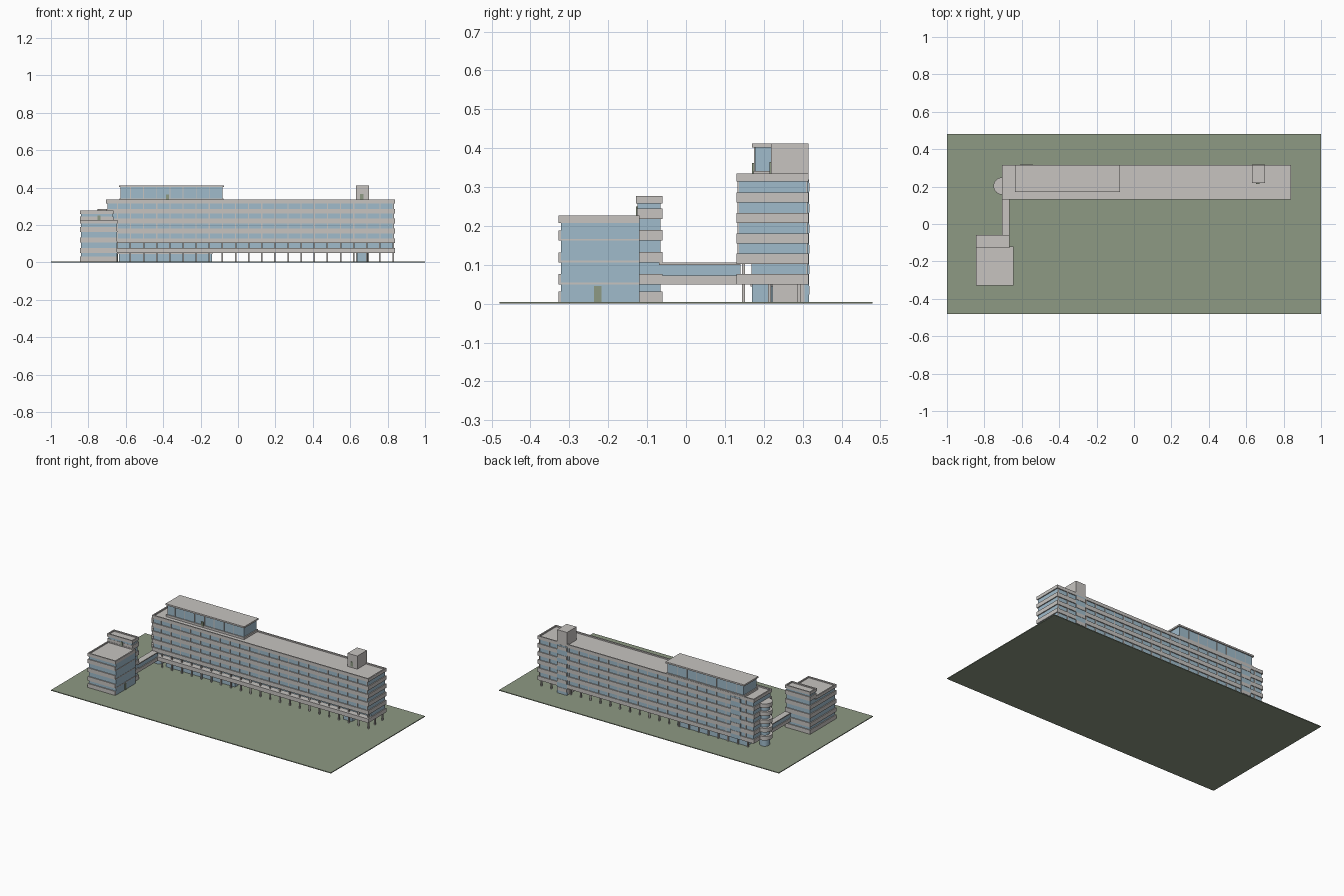
import bpy
import bmesh
from mathutils import Matrix, Vector

cube = bpy.data.objects.get("Cube")
if cube:
    bpy.data.objects.remove(cube)


def material(name, r, g, b):
    m = bpy.data.materials.new(name)
    m.use_nodes = True
    m.diffuse_color = (r, g, b, 1)
    m.node_tree.nodes["Principled BSDF"].inputs["Base Color"].default_value = (r, g, b, 1)
    return m


CONCRETE = material("pale concrete", 0.57, 0.55, 0.53)
GLASS = material("blue glass", 0.35, 0.5, 0.6)
GRASS = material("grass green", 0.27, 0.32, 0.23)


def finish(name, bm, mat):
    me = bpy.data.meshes.new(name)
    bm.to_mesh(me)
    bm.free()
    me.materials.append(mat)
    ob = bpy.data.objects.new(name, me)
    bpy.context.collection.objects.link(ob)
    return ob


def boxes(name, mat, *bounds):
    """One object from boxes given as (x0, x1, y0, y1, z0, z1)."""
    bm = bmesh.new()
    for x0, x1, y0, y1, z0, z1 in bounds:
        mid = Vector((x0 + x1, y0 + y1, z0 + z1)) / 2
        size = Matrix.Diagonal((x1 - x0, y1 - y0, z1 - z0, 1))
        bmesh.ops.create_cube(bm, size=1, matrix=Matrix.Translation(mid) @ size)
    return finish(name, bm, mat)


def rim(x0, x1, y0, y1, z0, z1, t=0.008):
    """Four walls of a roof parapet."""
    return [(x0, x1, y0, y0 + t, z0, z1), (x0, x1, y1 - t, y1, z0, z1),
            (x0, x0 + t, y0 + t, y1 - t, z0, z1), (x1 - t, x1, y0 + t, y1 - t, z0, z1)]


def discs(name, mat, x, y, radius, spans):
    """Stacked cylinders between the given heights."""
    bm = bmesh.new()
    for z0, z1 in spans:
        bmesh.ops.create_cone(bm, cap_ends=True, segments=32, radius1=radius, radius2=radius,
                              depth=z1 - z0, matrix=Matrix.Translation((x, y, (z0 + z1) / 2)))
    ob = finish(name, bm, mat)
    bpy.ops.object.select_all(action="DESELECT")
    ob.select_set(True)
    bpy.context.view_layer.objects.active = ob
    bpy.ops.object.shade_smooth_by_angle()


BASE, FLOOR, BAND, LIP = 0.05, 0.0525, 0.026, 0.006
X0, X1, Y0, Y1, TOP = -0.705, 0.84, 0.13, 0.315, 0.335
BAY = 0.0702
bays = [-0.645 + BAY * i for i in range(22)]
floors = [BASE + FLOOR * i for i in range(5)]

# Ground
boxes("ground", GRASS, (-1, 1, -0.48, 0.48, 0, 0.005))

# Long block: glass core with a recessed gallery on the lowest floor
boxes("main_glass", GLASS,
      (X0 + LIP, X1 - LIP, Y0 + LIP, Y1 - LIP, BASE + FLOOR, 0.32),
      (X0 + LIP, X1 - LIP, 0.168, Y1 - LIP, BASE + 0.01, BASE + FLOOR))
boxes("main_spandrels", CONCRETE,
      *[(X0, X1, Y0, Y1, z, z + BAND) for z in floors],
      (X0, X1, Y0, Y1, 0.314, 0.327))
boxes("main_parapet", CONCRETE, *rim(X0, X1, Y0, Y1, 0.327, TOP))
boxes("main_mullions", CONCRETE,
      *[(x - 0.003, x + 0.003, Y0 + 0.002, Y0 + 0.009, BASE + FLOOR, 0.32) for x in bays],
      *[(x - 0.003, x + 0.003, Y1 - 0.009, Y1 - 0.002, BASE, 0.32) for x in bays])

# Columns below, the front row rising through the gallery
boxes("columns", CONCRETE,
      *[(x - 0.004, x + 0.004, 0.144, 0.152, 0.005, BASE + FLOOR) for x in bays],
      *[(x - 0.004, x + 0.004, y - 0.004, y + 0.004, 0.005, BASE)
        for x in bays for y in (0.215, 0.29)])

# Ground floor lobby and stair foot
boxes("lobby_glass", GLASS, (-0.635, -0.14, 0.17, 0.285, 0.005, BASE),
      (0.635, 0.695, 0.17, 0.22, 0.005, BASE))
boxes("lobby_roof_edge", CONCRETE, (-0.64, -0.136, 0.166, 0.289, 0.044, BASE))
boxes("stair_foot", CONCRETE, (0.63, 0.7, 0.222, 0.305, 0.005, BASE))

# Back stairs with landings half a floor out of step
for label, x, low in (("left", 0.63, 0.005), ("right", -0.61, BASE)):
    boxes(label + "_stair_glass", GLASS, (x, x + 0.07, Y1 - 0.01, Y1 + 0.001, low, 0.32))
    boxes(label + "_stair_landings", CONCRETE,
          *[(x, x + 0.07, Y1 - 0.01, Y1 + 0.003, z - BAND, z - 0.004) for z in floors + [TOP - 0.02]
            if z - BAND > low])

# Roof pavilion
boxes("pavilion_glass", GLASS, (-0.628, -0.083, 0.178, 0.308, 0.325, 0.404))
boxes("pavilion_roof", CONCRETE, (-0.636, -0.075, 0.17, Y1, 0.402, 0.412),
      (-0.634, -0.077, 0.173, 0.313, 0.325, 0.341))
boxes("pavilion_mullions", CONCRETE,
      *[(x - 0.002, x + 0.002, 0.175, 0.31, 0.34, 0.403) for x in bays[1:8]])
boxes("pavilion_door", GRASS, (-0.385, -0.368, 0.17, 0.177, 0.335, 0.362))

# Roof stair house
boxes("stair_house", CONCRETE, (0.63, 0.7, 0.218, Y1, 0.325, 0.412))
boxes("stair_house_door", GRASS, (0.652, 0.67, 0.215, 0.219, 0.335, 0.365))

# Rounded end stair with stacked balconies
discs("round_stair_core", GLASS, X0, 0.203, 0.03, [(0.005, 0.28)])
discs("round_balconies", CONCRETE, X0, 0.203, 0.046, [(z, z + BAND) for z in floors])

# Link bridge
boxes("bridge_glass", GLASS, (-0.7, -0.67, -0.07, 0.14, 0.055, 0.102))
boxes("bridge_slabs", CONCRETE, (-0.705, -0.665, -0.07, 0.14, 0.05, 0.072),
      (-0.705, -0.665, -0.07, 0.14, 0.1, 0.106))

# Annex: bands on front and outer side, glazed inner side
AX0, AX1, AY0, AY1 = -0.845, -0.645, -0.328, -0.12
levels = [BASE + 0.056 * i for i in range(3)]
boxes("annex_glass", GLASS, (AX0 + LIP, AX1 - 0.002, AY0 + LIP, AY1, 0.005, 0.215))
boxes("annex_bands", CONCRETE,
      *[(AX0, AX1 - 0.003, AY0, AY1, z, z + 0.026) for z in [0.005] + levels])
boxes("annex_slabs", CONCRETE, *[(AX0, AX1, AY0, AY1, z, z + 0.005) for z in levels],
      (AX0, AX1, AY0, AY1, 0.207, 0.22))
boxes("annex_parapet", CONCRETE, *rim(AX0, AX1, AY0, AY1, 0.22, 0.227))
boxes("annex_door", GRASS, (AX1 - 0.004, AX1 + 0.001, -0.236, -0.217, 0.005, 0.045))

# Annex stair tower
TX1, TY0, TY1 = -0.665, -0.125, -0.06
boxes("tower_glass", GLASS, (AX0 + LIP, TX1 - LIP, TY0, TY1 - LIP, 0.005, 0.265))
boxes("tower_bands", CONCRETE,
      *[(AX0, TX1, TY0 - 0.001, TY1, z, z + 0.027) for z in [0.005] + levels + [0.218]],
      (AX0, TX1, TY0 - 0.004, TY1, 0.258, 0.27))
boxes("tower_parapet", CONCRETE, *rim(AX0, TX1, TY0 - 0.004, TY1, 0.27, 0.277))
boxes("tower_door", GRASS, (-0.75, -0.735, TY0 - 0.004, TY0, 0.222, 0.25))
